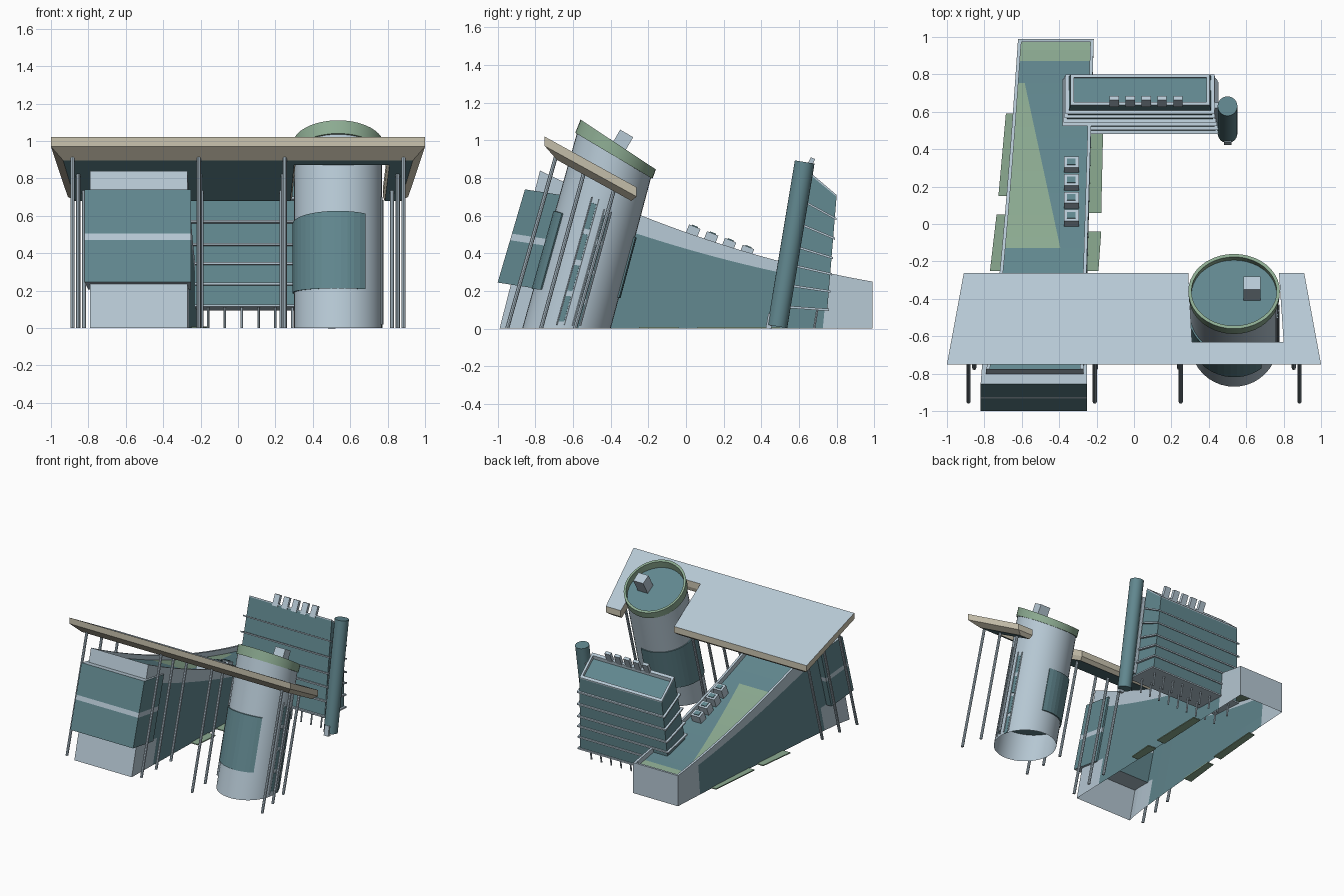
import bpy, bmesh, math
from mathutils import Vector, Matrix

if "Cube" in bpy.data.objects:
    bpy.data.objects.remove(bpy.data.objects["Cube"])


def material(name, r, g, b):
    m = bpy.data.materials.new(name)
    m.diffuse_color = (r, g, b, 1)
    m.use_nodes = True
    m.node_tree.nodes["Principled BSDF"].inputs["Base Color"].default_value = m.diffuse_color
    return m


GREY = material("pale_blue_grey", .47, .58, .66)
TEAL = material("teal_glass", .12, .243, .274)
GREEN = material("soft_green", .263, .406, .285)
TAN = material("tan_fascia", .60, .555, .434)
MATS = [GREY, TEAL, GREEN, TAN]
G, T, N, A = range(4)


def mesh(name, verts, faces, mats, smooth=False):
    """Mesh object; mats is one index or one per face."""
    me = bpy.data.meshes.new(name)
    me.from_pydata([tuple(v) for v in verts], [], faces)
    for m in MATS:
        me.materials.append(m)
    for i, p in enumerate(me.polygons):
        p.material_index = mats if isinstance(mats, int) else mats[i]
    bm = bmesh.new()
    bm.from_mesh(me)
    bmesh.ops.recalc_face_normals(bm, faces=bm.faces)
    bm.to_mesh(me)
    bm.free()
    ob = bpy.data.objects.new(name, me)
    bpy.context.collection.objects.link(ob)
    if smooth:
        bpy.context.view_layer.objects.active = ob
        ob.select_set(True)
        bpy.ops.object.shade_smooth_by_angle(angle=math.radians(35))
        ob.select_set(False)
    return ob


def loft(name, rings, mats, caps=(None, None), smooth=False):
    """Skin closed rings; one material per span, optional end cap materials."""
    n = len(rings[0])
    verts = [p for r in rings for p in r]
    faces, mi = [], []
    for k in range(len(rings) - 1):
        for i in range(n):
            j = (i + 1) % n
            faces.append((k*n + i, k*n + j, k*n + n + j, k*n + n + i))
            mi.append(mats[k])
    for cap, k in zip(caps, (0, len(rings) - 1)):
        if cap is not None:
            faces.append(tuple(range(k*n, k*n + n)))
            mi.append(cap)
    return mesh(name, verts, faces, mi, smooth)


def box(name, c, size, rot, mat):
    m = Matrix.Translation(c) @ Matrix.Rotation(math.radians(rot), 4, 'X')
    x, y, z = (s / 2 for s in size)
    rings = [[m @ Vector(p) for p in ((-x, -y, h), (x, -y, h), (x, y, h), (-x, y, h))] for h in (-z, z)]
    return loft(name, rings, [mat], (mat, mat))


def pole(name, p0, p1, r, mat, n=8, level=True):
    """Leaning pole, cut level or square to its axis."""
    p0, p1 = Vector(p0), Vector(p1)
    q = Matrix.Identity(3) if level else Vector((0, 0, 1)).rotation_difference(p1 - p0).to_matrix()
    ring = [q @ Vector((r*math.cos(a), r*math.sin(a), 0)) for a in (2*math.pi*i/n for i in range(n))]
    return loft(name, [[p + v for v in ring] for p in (p0, p1)], [mat], (mat, mat), True)


def lerp(a, b, t):
    return a + (b - a) * t


# ---- long wing with a sagging roof ----
def wing(side, s, f, inset=0, drop=0):
    x = (-.79 + .17 * s**.7 + inset) if side < 0 else (-.27 + .055 * s - inset)
    yb, yt = lerp(-.99, .99, s), lerp(-.775, .99, s)
    yt = min(yt, .99 - inset)
    h = .84 - .87*s + .28*s*s
    return Vector((x, lerp(yb, yt, f), h*f - drop))


S = [i / 30 for i in range(31)]
F = [0, .28, .84, 1]
for side, label in ((-1, "left"), (1, "right")):
    v = [wing(side, s, f) for s in S for f in F]
    v += [wing(side, s, 1, .018) for s in S] + [wing(side, s, 1, .018, .04) for s in S]
    fs, mi = [], []
    for i in range(30):
        for k in range(3):
            fs.append((4*i + k, 4*i + 4 + k, 4*i + 5 + k, 4*i + 1 + k))
            glass = k == 1 and S[i] < .86 or k == 0 and .1 < S[i] < .84
            mi.append(T if glass else G)
        a, b = 124 + i, 155 + i
        fs += [(4*i + 3, 4*i + 7, a + 1, a), (a, a + 1, b + 1, b)]
        mi += [G, G]
    mesh("wing_wall_" + label, v, fs, mi)
for s, label in ((0, "front"), (1, "back")):
    v = [wing(-1, s, 0), wing(1, s, 0), wing(1, s, 1), wing(-1, s, 1),
         wing(-1, s, 1, .018), wing(1, s, 1, .018), wing(1, s, 1, .018, .04), wing(-1, s, 1, .018, .04)]
    mesh("wing_end_" + label, v, [(0, 1, 2, 3), (3, 2, 5, 4), (4, 5, 6, 7)], G)

# roof surface, split along the slanted line between planting and glazing
v, fs, mi = [], [], []
for s in S:
    l, r = wing(-1, s, 1, .018, .04), wing(1, s, 1, .018, .04)
    xm = min(max(lerp(-.40, -.59, (l.y + .1) / .88), l.x + .01), r.x - .05)
    v += [l, Vector((xm, l.y, l.z)), r]
for i in range(30):
    y = (v[3*i].y + v[3*i + 3].y) / 2
    for k in (0, 1):
        fs.append((3*i + k, 3*i + 3 + k, 3*i + 4 + k, 3*i + 1 + k))
        if y < -.15:
            mi.append(T)
        elif y < -.1 or y > .87:
            mi.append(N)
        else:
            mi.append(T if k or y > .78 else N)
mesh("wing_roof", v, fs, mi)

# projecting front glass block with a pale band
def block(z):
    t = (z - .245) / .495
    y0, y1 = lerp(-1, -.855, t), lerp(-.74, -.60, t)
    d = -.04
    return [(-.82, y0, z), (-.25, y0, z), (-.25, y1, z + d), (-.80, y1, z + d)]


loft("front_glass_block", [block(z) for z in (.245, .47, .505, .74)], [T, G, T], (G, G))

# roof units and ground strips
for i in range(4):
    c = Vector((-.335, .03 + .095*i, .50 - .036*i))
    box("roof_unit", c, (.08, .065, .09), -22, G)
    box("roof_unit_vent", c + Vector((0, .017, .043)), (.045, .035, .008), -22, T)
for q in (((-.77, -.25), (-.735, .05), (-.68, .05), (-.70, -.25)),
          ((-.725, .15), (-.685, .59), (-.63, .59), (-.66, .15)),
          ((-.25, -.25), (-.25, -.04), (-.175, -.04), (-.19, -.25)),
          ((-.25, .06), (-.23, .50), (-.165, .50), (-.175, .06))):
    loft("ground_strip", [[(x, y, z) for x, y in q] for z in (0, .008)], [N], (N, N))

# ---- leaning drum ----
CX, SEG = .535, 40


def drum(a, t, off=0):
    return Vector((CX + (.235 + off) * math.cos(a),
                   lerp(-.635, -.383, t) + (lerp(.235, .197, t) + off) * math.sin(a),
                   .918*t - .1175*t*math.sin(a)))


def ring(cy, cz, rx, ry, dz):
    return [Vector((CX + rx*math.cos(a), cy + ry*math.sin(a), cz + dz*math.sin(a)))
            for a in (2*math.pi*i/SEG for i in range(SEG))]


loft("drum", [ring(-.635, 0, .235, .235, 0), ring(-.383, .918, .235, .197, -.1175),
              ring(-.383, .918, .243, .205, -.122), ring(-.36, .978, .245, .200, -.1325),
              ring(-.36, .978, .228, .184, -.122), ring(-.377, .93, .228, .184, -.115)],
     [G, N, N, N, N], (None, T), True)
mesh("drum_soffit", [drum(2*math.pi*i/SEG, .2) for i in range(SEG)], [tuple(range(SEG))], T)
box("drum_roof_unit", (.63, -.345, .985), (.09, .08, .12), -30, G)


def drum_panel(name, a0, a1, t0, t1, n, off):
    """Curved plate just proud of the drum."""
    rings = []
    for i in range(n + 1):
        a = math.radians(lerp(a0, a1, i / n))
        rings.append([drum(a, t0, 0), drum(a, t0, off), drum(a, t1, off), drum(a, t1, 0)])
    loft(name, rings, [T]*n, (T, T))


drum_panel("drum_window", 75, 307, .205, .605, 28, .009)
for a0, top in ((-9, .74), (12, .70)):
    for i in range(4):
        t = top - .175 * (i + 1)
        drum_panel("drum_slot_window", a0 - 3.5, a0 + 3.5, t, t + .145, 2, .005)
    for da in (-5, 5):
        a = math.radians(a0 + da)
        pole("slot_trim", drum(a, .02, .004), drum(a, top, .004), .005, G, 6)

# ---- tilted canopy, notched around the drum ----
def canopy_z(y):
    return 1.02 - .551 * (y + .75)


top = [(-1, -.75), (.31, -.75), (.80, -.75), (1, -.75), (.91, -.262), (.775, -.262),
       (.80, -.63), (.31, -.63), (.29, -.262), (-.91, -.262)]
low = [(-.935, -.685), (.30, -.685), (.81, -.685), (.935, -.685), (.87, -.29), (.785, -.29),
       (.81, -.64), (.30, -.64), (.28, -.29), (-.87, -.29)]
v = [(x, y, canopy_z(y) - d) for o, d in ((top, 0), (top, .05), (low, .088)) for x, y in o]
fs = [(k*10 + i, k*10 + (i + 1) % 10, k*10 + 10 + (i + 1) % 10, k*10 + 10 + i) for k in (0, 1) for i in range(10)]
mi = [A] * 20
for b, m in ((0, G), (20, T)):
    for q in ((0, 1, 7, 8, 9), (1, 2, 6, 7), (2, 3, 4, 5, 6)):
        fs.append(tuple(b + i for i in q))
        mi.append(m)
mesh("canopy", v, fs, mi)

# canopy columns
for yb, yt, k in ((-.95, -.69, 1), (-.77, -.54, .965), (-.59, -.38, .93)):
    for x in (-.885, -.21, .25, .885):
        pole("canopy_column", (x*k, yb, 0), (x*k, yt, canopy_z(yt) - .07), .011, G)

# ---- rear slab tower ----
def tower(t, out=0, dz=0):
    x0, x1 = lerp(-.375, -.34, t) - out, lerp(.435, .405, t) + out
    y0, z0 = lerp(.50, .635, t) - out, lerp(.12, .85, t) + dz
    y1, z1 = lerp(.75, .80, t) + out * .5, lerp(.10, .71, t) + dz
    return [Vector(p) for p in ((x0, y0, z0), (x1, y0, z0), (x1, y1, z1), (x0, y1, z1))]


def tower_inset(t):
    c = tower(t)
    m = sum(c, Vector()) / 4
    return [Vector((m.x + (p.x - m.x) * .95, m.y + (p.y - m.y) * .8, m.z + (p.z - m.z) * .8)) for p in c]


loft("tower", [tower(0), tower(.985), tower(1), tower_inset(1), tower_inset(.96)],
     [T, G, G, G], (T, T))
for t in (0, .16, .31, .45, .62, .79):
    loft("tower_floor_slab", [tower(t, .018, -.006), tower(t, .018, .006)], [G], (G, G))
for i in range(5):
    box("tower_roof_fin", (-.105 + .085*i, .655, .865), (.05, .025, .09), -25, G)
for i in range(9):
    for y in (.55, .70):
        pole("tower_stilt", (-.34 + .09*i, y - .02, 0), (-.34 + .09*i, y, .12), .007, G, 6)

# stair tube beside the tower
pole("stair_tube", (.50, .485, .012), (.50, .63, .885), .053, T, 24, False)
box("stair_tube_foot", (.50, .445, .04), (.04, .03, .08), -10, G)
box("stair_tube_link", (.445, .58, .45), (.03, .03, .62), -10, G)
